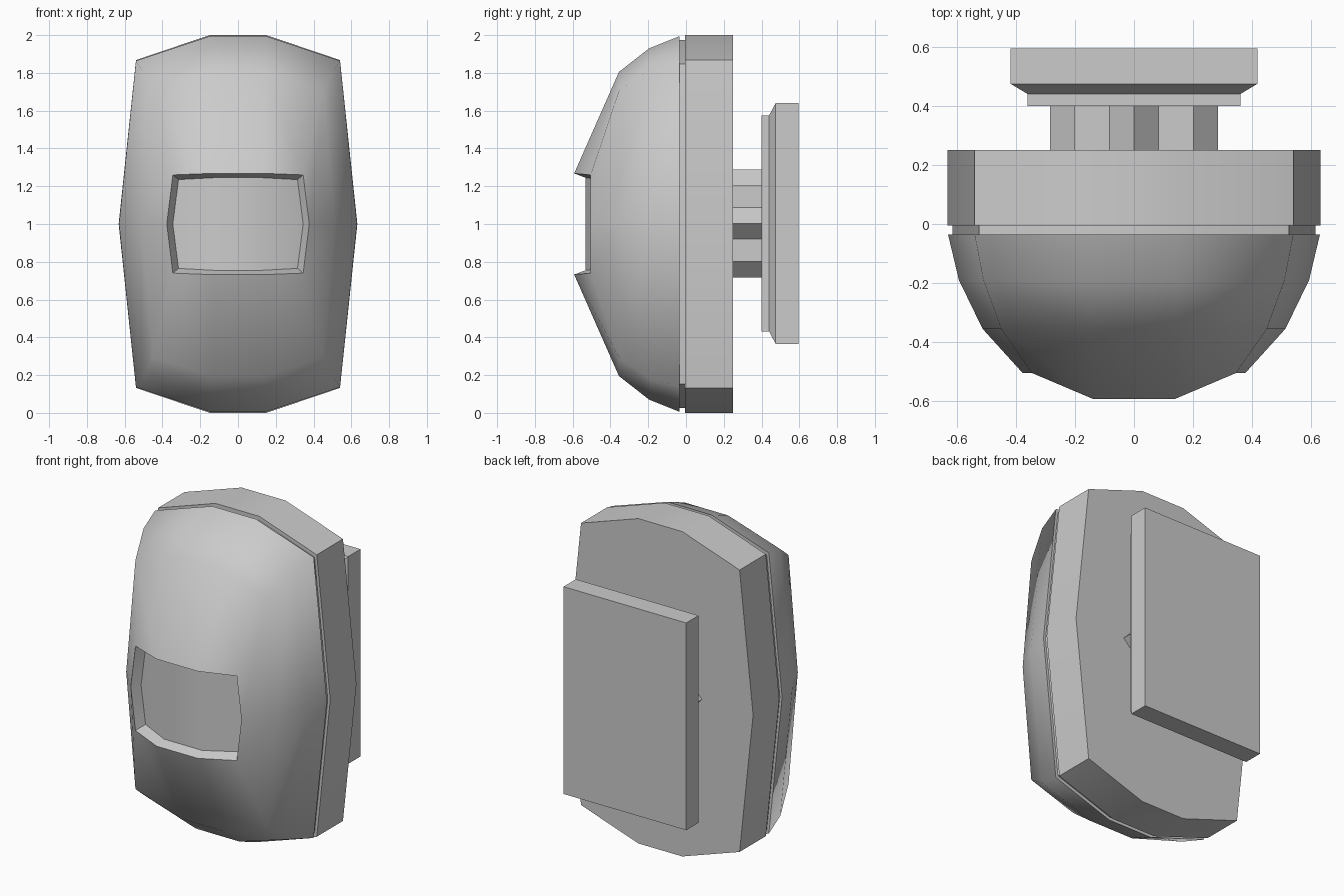
import bpy, bmesh, math

if "Cube" in bpy.data.objects:
    bpy.data.objects.remove(bpy.data.objects["Cube"])

ZC = 1.0  # height of the middle of the housing


def ring(y_mid, y_side, mid, corner, side):
    """Ten-sided loop mirrored in x and z; mid and corner are (x, half height)."""
    (mx, mz), (cx, cz) = mid, corner
    quarter = [(mx, y_mid, mz), (cx, y_side, cz)]
    right = quarter + [(side, y_side, 0)] + [(x, y, -z) for x, y, z in reversed(quarter)]
    left = [(-x, y, z) for x, y, z in reversed(right)]
    return [(x, y, z + ZC) for x, y, z in right + left]


def rect(y, hx, hz):
    return [(x, y, 1.003 + z) for x, z in ((hx, hz), (hx, -hz), (-hx, -hz), (-hx, hz))]


def loft(name, loops, angle=30, always_smooth=0, cap_end=True):
    """Skin loops running from back to front and close both ends.
    The first always_smooth bands stay smooth whatever their angle."""
    bm = bmesh.new()
    rows = [[bm.verts.new(p) for p in loop] for loop in loops]
    n = len(rows[0])
    soft = set()
    for k, (a, b) in enumerate(zip(rows, rows[1:])):
        for i in range(n):
            j = (i + 1) % n
            f = bm.faces.new((a[i], a[j], b[j], b[i]))
            if k < always_smooth:
                soft.add(f)
    bm.faces.new(rows[0])
    if cap_end:
        bm.faces.new(rows[-1])
    else:  # curved window: middle strip and two side panels
        r = rows[-1]
        bm.faces.new((r[0], r[4], r[5], r[9]))
        bm.faces.new(r[0:5])
        bm.faces.new(r[5:10])
    bmesh.ops.recalc_face_normals(bm, faces=bm.faces[:])
    for f in bm.faces:
        f.smooth = True
    for e in bm.edges:
        both_soft = all(f in soft for f in e.link_faces)
        e.smooth = both_soft or e.calc_face_angle(0) < math.radians(angle)
    mesh = bpy.data.meshes.new(name)
    bm.to_mesh(mesh)
    bm.free()
    obj = bpy.data.objects.new(name, mesh)
    bpy.context.collection.objects.link(obj)
    return obj


# Back housing
outline = ((0.15, 1.0), (0.54, 0.868), 0.632)
loft("back_housing", [ring(0.25, 0.25, *outline), ring(-0.005, -0.005, *outline)])

# Recessed seam between the two shells
seam = ((0.147, 0.975), (0.525, 0.848), 0.615)
loft("seam", [ring(0.0, 0.0, *seam), ring(-0.04, -0.04, *seam)])

# Domed front cover with the recessed sensor window
loft("front_cover", [
    ring(-0.035, -0.035, (0.15, 0.994), (0.54, 0.864), 0.63),
    ring(-0.195, -0.19, (0.148, 0.93), (0.51, 0.82), 0.593),
    ring(-0.355, -0.355, (0.145, 0.805), (0.45, 0.705), 0.513),
    ring(-0.592, -0.505, (0.14, 0.268), (0.345, 0.26), 0.377),
    ring(-0.532, -0.45, (0.13, 0.245), (0.315, 0.235), 0.345),
], always_smooth=3, cap_end=False)

# Eight-pointed star neck
def star(y):
    pts = []
    for i in range(16):
        r = 0.285 if i % 2 == 0 else 0.218
        a = math.pi * i / 8
        pts.append((r * math.cos(a), y, 1.003 + r * math.sin(a)))
    return pts

loft("neck", [star(0.41), star(0.24)], angle=10)

# Wall plate with a bevelled step
loft("wall_plate", [rect(0.595, 0.418, 0.638), rect(0.475, 0.418, 0.638),
                    rect(0.44, 0.36, 0.572), rect(0.40, 0.36, 0.572)])
